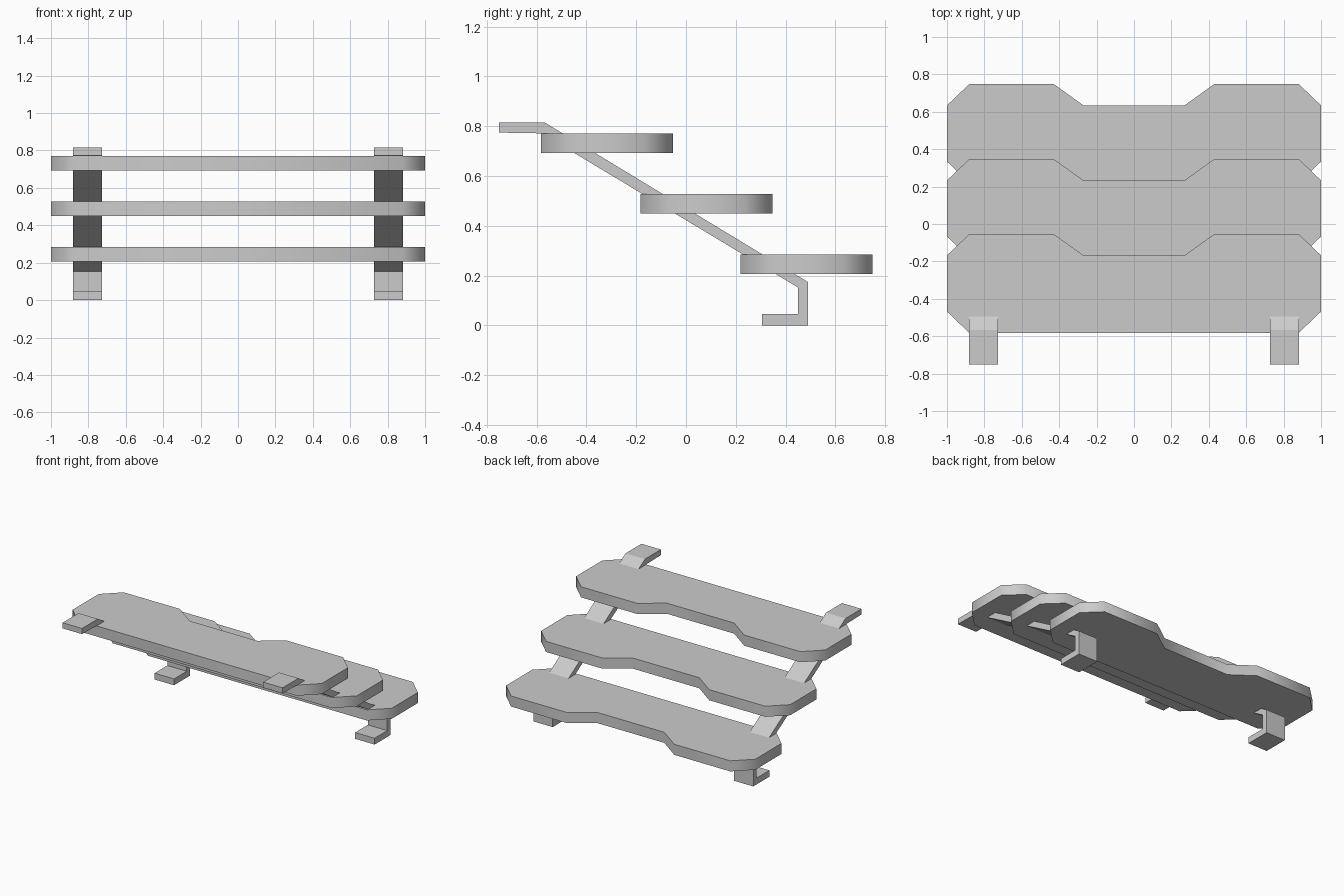
import bpy, bmesh, math
from mathutils import Vector

if "Cube" in bpy.data.objects:
    bpy.data.objects.remove(bpy.data.objects["Cube"])


def extrude_profile(name, points, offset, smooth_angle=None):
    """Make a solid by extruding a closed outline along an offset."""
    bm = bmesh.new()
    face = bm.faces.new([bm.verts.new(p) for p in points])
    result = bmesh.ops.extrude_face_region(bm, geom=[face])
    moved = [v for v in result["geom"] if isinstance(v, bmesh.types.BMVert)]
    bmesh.ops.translate(bm, verts=moved, vec=Vector(offset))
    bmesh.ops.recalc_face_normals(bm, faces=bm.faces)
    mesh = bpy.data.meshes.new(name)
    bm.to_mesh(mesh)
    bm.free()
    obj = bpy.data.objects.new(name, mesh)
    bpy.context.collection.objects.link(obj)
    if smooth_angle:
        bpy.ops.object.select_all(action="DESELECT")
        obj.select_set(True)
        bpy.context.view_layer.objects.active = obj
        bpy.ops.object.shade_smooth_by_angle(angle=math.radians(smooth_angle))
    return obj


# Steps: chamfered planks with a shallow notch on the back edge
half = [(0.88, -0.583), (1.0, -0.468), (1.0, -0.168),
        (0.88, -0.053), (0.43, -0.053), (0.27, -0.168)]
outline = half + [(-x, y) for x, y in reversed(half)]
for i, label in enumerate(("upper", "middle", "lower")):
    dy, z = 0.401 * i, 0.693 - 0.243 * i
    extrude_profile(f"{label}_step", [(x, y + dy, z) for x, y in outline],
                    (0, 0, 0.077), smooth_angle=50)

# Side rails: bent flat bars with a top tab and a hooked foot
rail = [(-0.75, 0.815), (-0.568, 0.815), (0.49, 0.174), (0.49, 0.0),
        (0.305, 0.0), (0.305, 0.046), (0.45, 0.046), (0.45, 0.152),
        (-0.58, 0.771), (-0.75, 0.774)]
for side, x in (("left", -0.883), ("right", 0.727)):
    extrude_profile(f"{side}_rail", [(x, y, z) for y, z in rail], (0.156, 0, 0))
